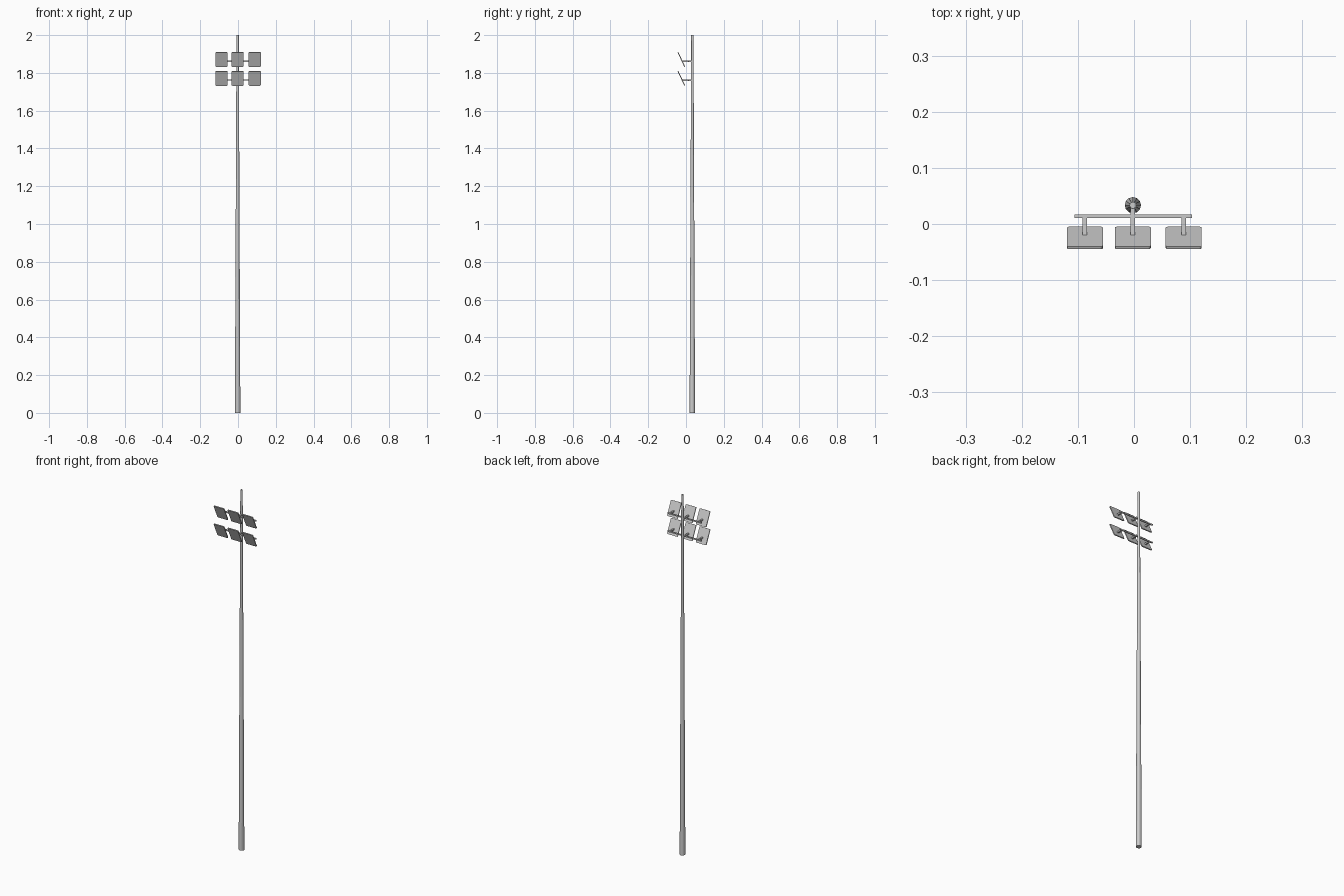
import bpy, math
from mathutils import Vector

if "Cube" in bpy.data.objects:
    bpy.data.objects.remove(bpy.data.objects["Cube"])

PX, PY = -0.002, 0.0335   # pole axis


def box(name, lo, hi):
    bpy.ops.mesh.primitive_cube_add(size=1, location=[(a + b) / 2 for a, b in zip(lo, hi)])
    o = bpy.context.object
    o.name = name
    o.scale = [b - a for a, b in zip(lo, hi)]
    bpy.ops.object.transform_apply(location=False, rotation=False, scale=True)
    return o


# tapered pole
bpy.ops.mesh.primitive_cone_add(vertices=12, radius1=0.0145, radius2=0.006,
                                depth=2, location=(PX, PY, 1))
bpy.context.object.name = "pole"


def lamp_panel(name, x, z):
    # thin slab with clipped corners, leaning forward at the top
    o = box(name, (x - 0.032, -0.0025, -0.042), (x + 0.032, 0.0025, 0.042))
    bev = o.modifiers.new("corners", 'BEVEL')
    bev.width = 0.004
    bev.segments = 2
    bev.limit_method = 'WEIGHT'
    w = o.data.attributes.new("bevel_weight_edge", 'FLOAT', 'EDGE')
    for e in o.data.edges:
        a, b = (o.data.vertices[i].co for i in e.vertices)
        w.data[e.index].value = 1.0 if abs(a.y - b.y) > 0.001 else 0.0
    o.location = (x, -0.0247, z)
    o.rotation_euler = (math.radians(25), 0, 0)


for row, z in (("lower", 1.762), ("upper", 1.862)):
    # crossbar in front of the pole
    box(row + "_crossbar", (-0.106, 0.011, z - 0.0035), (0.103, 0.0165, z + 0.0035))
    # pole bracket
    box(row + "_pole_bracket", (PX - 0.004, 0.011, z - 0.004), (PX + 0.004, PY, z + 0.004))
    for side, x in (("left", -0.0875), ("middle", -0.002), ("right", 0.0885)):
        box(f"{row}_{side}_arm", (x - 0.004, -0.0195, z - 0.004), (x + 0.004, 0.0125, z + 0.004))
        lamp_panel(f"{row}_{side}_lamp", x, z + 0.009)
